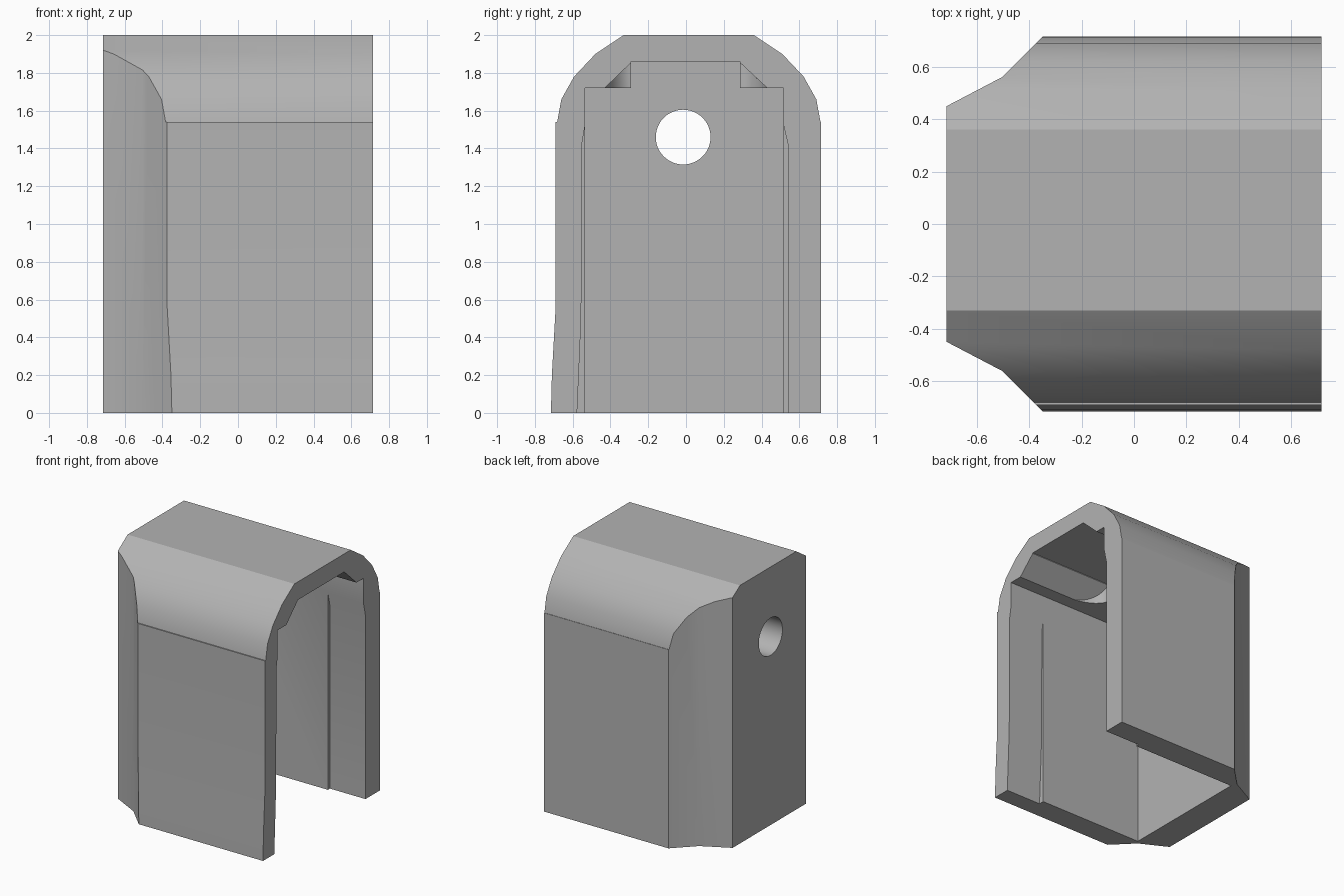
import bpy, bmesh, math

if "Cube" in bpy.data.objects:
    bpy.data.objects.remove(bpy.data.objects["Cube"])

grey = bpy.data.materials.new("plain grey")
grey.use_nodes = True
COLOUR = (0.45, 0.45, 0.45, 1)
grey.diffuse_color = COLOUR
grey.node_tree.nodes["Principled BSDF"].inputs["Base Color"].default_value = COLOUR


def prism(name, outline, low, high, axis):
    """Extrude an outline along x (points are y, z) or along z (points are x, y)."""
    bm = bmesh.new()
    place = (lambda p, h: (h, *p)) if axis == "x" else (lambda p, h: (*p, h))
    face = bm.faces.new([bm.verts.new(place(p, low)) for p in outline])
    top = bmesh.ops.extrude_face_region(bm, geom=[face])
    for v in top["geom"]:
        if isinstance(v, bmesh.types.BMVert):
            v.co["xyz".index(axis)] = high
    bmesh.ops.recalc_face_normals(bm, faces=bm.faces)
    mesh = bpy.data.meshes.new(name)
    bm.to_mesh(mesh)
    bm.free()
    mesh.materials.append(grey)
    obj = bpy.data.objects.new(name, mesh)
    bpy.context.collection.objects.link(obj)
    return obj


def combine(obj, cutter, operation):
    """Apply a boolean and discard the cutter."""
    mod = obj.modifiers.new("cut", "BOOLEAN")
    mod.operation, mod.object, mod.solver = operation, cutter, "EXACT"
    bpy.context.view_layer.objects.active = obj
    bpy.ops.object.modifier_apply(modifier=mod.name)
    bpy.data.objects.remove(cutter)


def rect(a, b, c, d):
    return [(a, c), (b, c), (b, d), (a, d)]


def mirrored(points, centre=0.0):
    """Half outline of a plan, completed by its reflection in y."""
    return points + [(x, 2 * centre - y) for x, y in reversed(points)]


# Outer shell: arched profile with a flared front foot
shoulder = [(-0.682, 1.54), (-0.66, 1.66), (-0.593, 1.78), (-0.48, 1.9), (-0.33, 2)]
arch = shoulder + [(0.03 - y, z) for y, z in reversed(shoulder)]
profile = [(-0.715, 0), (-0.71, 0.2), (-0.69, 0.56), (-0.69, 1.54)] + arch
profile += [(0.715, 1.54), (0.715, 0)]
shell = prism("housing", profile, -0.715, 0.715, "x")

# Chamfered closed end
plan = mirrored([(-0.715, -0.45), (-0.505, -0.56), (-0.35, -0.715), (-0.34, -0.8), (1, -0.8)])
combine(shell, prism("plan_cutter", plan, -1, 3, "z"), "INTERSECT")

# Main cavity, open below and at one end
combine(shell, prism("cavity", rect(-0.535, 0.515, -1, 1.72), -0.485, 1, "x"), "DIFFERENCE")

# Raised ceiling channel
combine(shell, prism("channel", rect(-0.29, 0.285, 1.5, 1.86), -0.485, 1, "x"), "DIFFERENCE")

# Sloped ceiling corners near the open end, finishing in a rounded run-out
slope = prism("slope", [(-0.43, 1.5), (0.43, 1.5), (0.43, 1.72), (0.285, 1.855),
                        (-0.29, 1.855), (-0.43, 1.72)], -0.2, 1, "x")
runout = [(0.27 - 0.27 * math.cos(a), -0.28 - 0.155 * math.sin(a))
          for a in (math.pi / 2 * i / 10 for i in range(11))]
combine(slope, prism("runout", mirrored(runout + [(1.2, -0.435)]), 1, 3, "z"), "INTERSECT")
combine(shell, slope, "DIFFERENCE")

# Shallow recesses inside both side walls at the open end
front_recess = [(-0.577, -0.01), (-0.555, 0.5), (-0.55, 1.43), (-0.535, 1.52), (-0.4, 1.52), (-0.4, -0.01)]
back_recess = [(0.54, -0.01), (0.54, 1.42), (0.515, 1.53), (0.4, 1.53), (0.4, -0.01)]
for outline in (front_recess, back_recess):
    combine(shell, prism("recess", outline, 0.41, 1, "x"), "DIFFERENCE")

# Round hole through the end wall
hole = [(-0.015 + 0.145 * math.cos(math.tau * i / 48), 1.46 + 0.145 * math.sin(math.tau * i / 48))
        for i in range(48)]
combine(shell, prism("hole", hole, -1, 0, "x"), "DIFFERENCE")

bpy.ops.object.select_all(action="DESELECT")
shell.select_set(True)
bpy.context.view_layer.objects.active = shell
bpy.ops.object.shade_smooth_by_angle(angle=math.radians(25))
